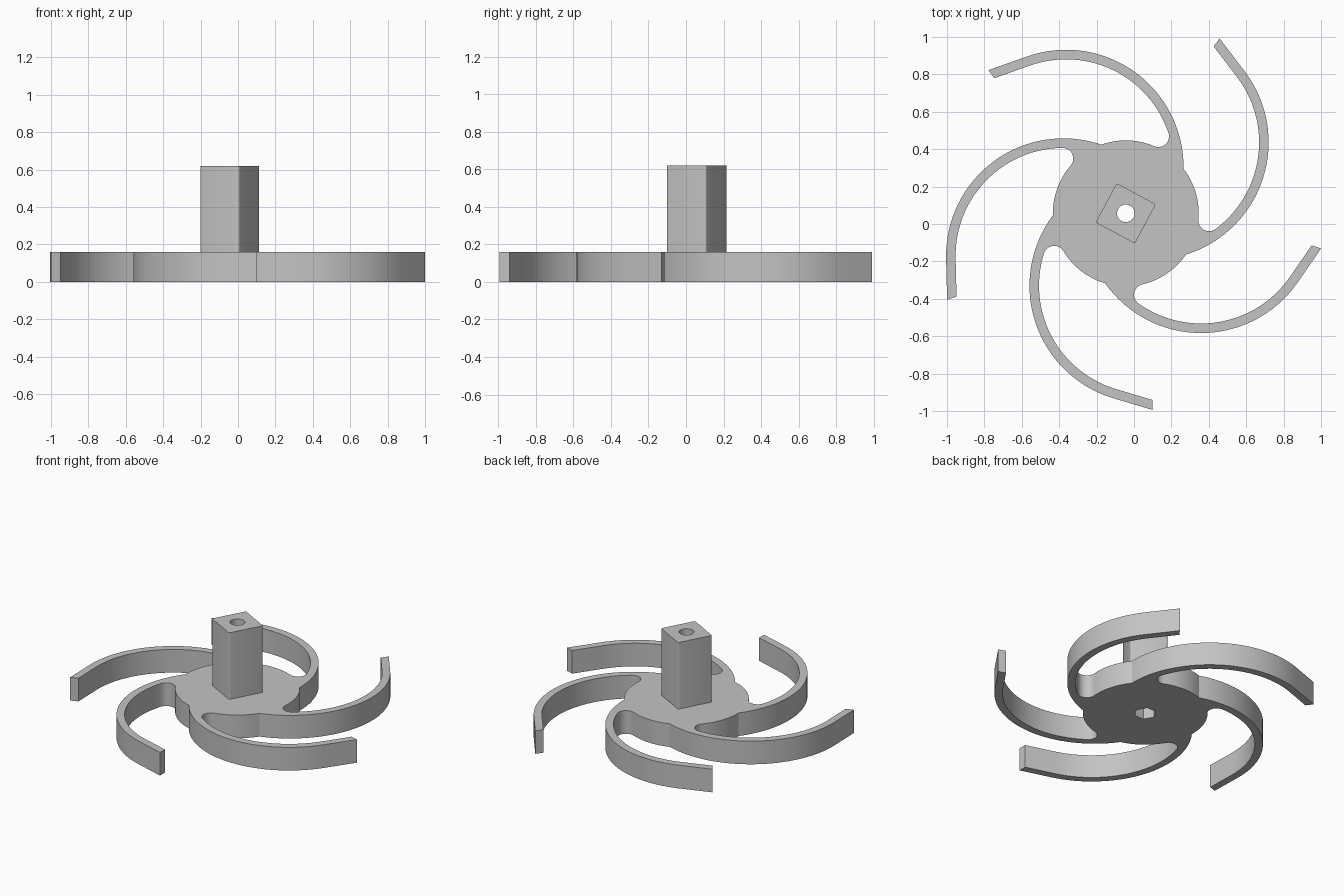
import bpy, bmesh
from math import radians, acos, atan2, cos, sin, tau, pi
from mathutils import Vector, Matrix

cube = bpy.data.objects.get("Cube")
if cube:
    bpy.data.objects.remove(cube, do_unlink=True)

CENTRE = Vector((-0.044, 0.057, 0))
BASE_H, POST_TOP = 0.16, 0.62
HUB_R, OUT_R, THICK, FILLET = 0.39, 0.628, 0.051, 0.057
OFFSET, BLADE_DIR = 0.403, radians(-73.7)
TIP_R, TIP_DIR = 1.061, radians(-82.2)
BLADES = 5

grey = bpy.data.materials.new("plain_grey")
grey.use_nodes = True
colour = (0.55, 0.55, 0.55, 1)
grey.diffuse_color = colour
grey.node_tree.nodes["Principled BSDF"].inputs["Base Color"].default_value = colour


def polar(r, a):
    return Vector((r * cos(a), r * sin(a)))


def angle(v):
    return atan2(v.y, v.x)


def corner(a, b, opposite):
    """Angle between sides a and b of a triangle."""
    return acos((a * a + b * b - opposite * opposite) / (2 * a * b))


def arc(centre, r, start, end, steps, ccw=True):
    sweep = (end - start) % tau if ccw else -((start - end) % tau)
    return [centre + polar(r, start + sweep * i / steps) for i in range(steps + 1)]


def prism(name, points, z0, z1):
    """Extrude a flat outline between two heights."""
    bm = bmesh.new()
    face = bm.faces.new([bm.verts.new((p.x, p.y, z0)) for p in points])
    top = bmesh.ops.extrude_face_region(bm, geom=[face])["geom"]
    bmesh.ops.translate(bm, vec=(0, 0, z1 - z0),
                        verts=[v for v in top if isinstance(v, bmesh.types.BMVert)])
    bmesh.ops.recalc_face_normals(bm, faces=bm.faces)
    mesh = bpy.data.meshes.new(name)
    bm.to_mesh(mesh)
    bm.free()
    mesh.materials.append(grey)
    obj = bpy.data.objects.new(name, mesh)
    obj.location = CENTRE
    bpy.context.collection.objects.link(obj)
    return obj


def activate(obj):
    bpy.ops.object.select_all(action='DESELECT')
    obj.select_set(True)
    bpy.context.view_layer.objects.active = obj


# One blade with its fillet and the stretch of hub up to the next blade
hub = Vector((0, 0))
blade_c = polar(OFFSET, BLADE_DIR)
in_r = OUT_R - THICK
root = polar(HUB_R, BLADE_DIR - corner(OFFSET, HUB_R, OUT_R))
fil_r = HUB_R + FILLET
fil_c = polar(fil_r, BLADE_DIR - corner(OFFSET, fil_r, in_r - FILLET))
tip = polar(TIP_R, TIP_DIR)
to_tip = tip - blade_c
bend = angle(to_tip) - acos(OUT_R / to_tip.length)
inner_tip = tip + Vector((0, THICK / cos(bend + pi / 2)))
inner_tip.y = tip.y + abs(inner_tip.y - tip.y)
notch = angle(fil_c - blade_c)

section = arc(blade_c, OUT_R, angle(root - blade_c), bend, 32)
section += [tip, inner_tip]
section += arc(blade_c, in_r, bend, notch, 28, ccw=False)
section += arc(fil_c, FILLET, notch, angle(-fil_c), 12, ccw=False)[1:]
section += arc(hub, HUB_R, angle(fil_c), angle(root) + tau / BLADES, 12)[1:-1]

outline = []
for k in range(BLADES):
    turn = Matrix.Rotation(k * tau / BLADES, 2)
    outline += [turn @ p for p in section]
impeller = prism("impeller_blades_and_hub", outline, 0, BASE_H)

# Square post with slightly rounded upright edges
half, soft = 0.119, 0.01
spin = Matrix.Rotation(radians(-28.3), 2)
square = []
for k in range(4):
    a = k * pi / 2
    c = Matrix.Rotation(a, 2) @ Vector((half - soft, half - soft))
    square += [spin @ p for p in arc(c, soft, a, a + pi / 2, 4)]
post = prism("square_post", square, BASE_H, POST_TOP)

# Round bore right through, with a six-sided pocket underneath
bore = prism("bore_cutter", arc(hub, 0.047, 0, tau - tau / 32, 31), -0.1, 0.8)
pocket = prism("pocket_cutter", arc(hub, 0.07, 0, tau - tau / 6, 5), -0.1, 0.1)
for part, cutters in ((impeller, (bore, pocket)), (post, (bore,))):
    activate(part)
    for cutter in cutters:
        mod = part.modifiers.new("cut", 'BOOLEAN')
        mod.operation, mod.solver, mod.object = 'DIFFERENCE', 'EXACT', cutter
        bpy.ops.object.modifier_apply(modifier=mod.name)
    bpy.ops.object.shade_smooth_by_angle(angle=radians(30))
for cutter in (bore, pocket):
    bpy.data.objects.remove(cutter, do_unlink=True)
